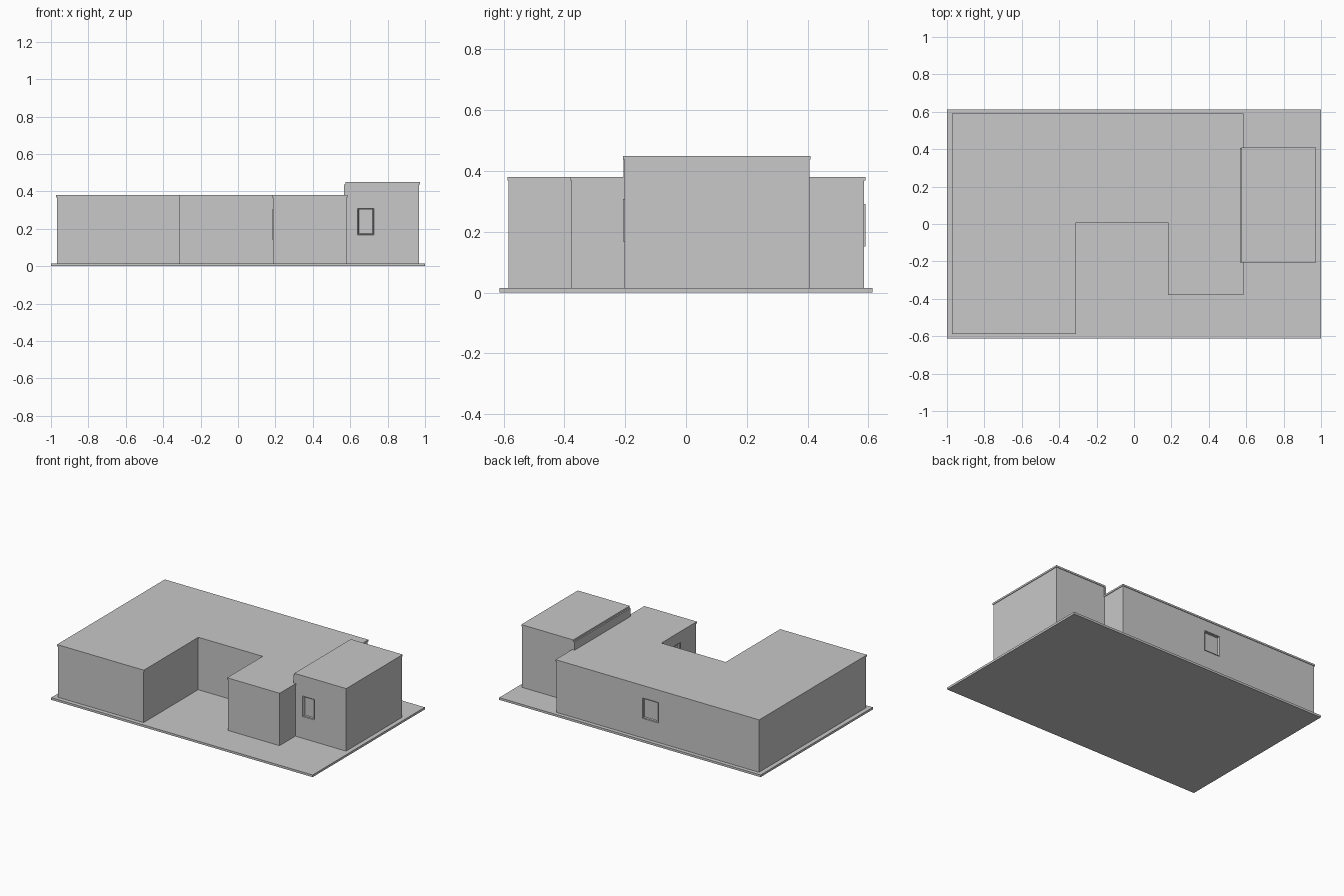
import bpy
import bmesh
from mathutils import Matrix, Vector

cube = bpy.data.objects.get("Cube")
if cube:
    bpy.data.objects.remove(cube, do_unlink=True)

# One plain grey for the whole massing model
GREY = (0.58, 0.58, 0.58, 1)
grey = bpy.data.materials.new("light_grey")
grey.use_nodes = True
grey.diffuse_color = GREY
bsdf = grey.node_tree.nodes["Principled BSDF"]
bsdf.inputs["Base Color"].default_value = GREY
bsdf.inputs["Roughness"].default_value = 0.8

GROUND = 0.015
OVERHANG = 0.004


def finish(bm, name):
    bmesh.ops.recalc_face_normals(bm, faces=bm.faces)
    mesh = bpy.data.meshes.new(name)
    bm.to_mesh(mesh)
    bm.free()
    mesh.materials.append(grey)
    obj = bpy.data.objects.new(name, mesh)
    bpy.context.collection.objects.link(obj)
    return obj


def prism(name, outline, low, high):
    """Upright prism over a plan outline."""
    bm = bmesh.new()
    base = bm.faces.new([bm.verts.new((x, y, low)) for x, y in outline])
    top = bmesh.ops.extrude_face_region(bm, geom=[base])["geom"]
    bmesh.ops.translate(bm, vec=(0, 0, high - low),
                        verts=[g for g in top if isinstance(g, bmesh.types.BMVert)])
    return finish(bm, name)


def rect(x0, x1, y0, y1):
    return [(x0, y0), (x1, y0), (x1, y1), (x0, y1)]


def shrink(outline, d):
    """Move every edge of a right-angled anticlockwise outline inward."""
    pts = [Vector(p) for p in outline]
    result = []
    for i, p in enumerate(pts):
        a = (p - pts[i - 1]).normalized()
        b = (pts[(i + 1) % len(pts)] - p).normalized()
        result.append(p + d * Vector((-a.y - b.y, a.x + b.x)))
    return result


def block(name, outline, height, roof):
    """Walls with a thin, slightly overhanging roof slab."""
    prism(name + "_roof", outline, height - roof, height)
    return prism(name + "_walls", shrink(outline, OVERHANG), GROUND, height - roof)


def box(bm, size, centre):
    return bmesh.ops.create_cube(bm, size=1, matrix=Matrix.Translation(centre)
                                 @ Matrix.Diagonal((*size, 1)))


def window(name, wall, centre, turn, width, height):
    """Recessed pane in a raised frame; local -y is the outward direction."""
    place = Matrix.Translation(centre) @ Matrix.Rotation(turn, 4, "Z")
    rim, deep, proud = 0.008, 0.02, 0.004

    # Opening in the wall
    bm = bmesh.new()
    box(bm, (width - rim, deep * 2, height - rim), (0, 0, 0))
    cutter = finish(bm, name + "_cutter")
    cutter.data.transform(place)
    cutter.hide_render = True
    mod = wall.modifiers.new(name, "BOOLEAN")
    mod.operation = "DIFFERENCE"
    mod.solver = "EXACT"
    mod.object = cutter
    bpy.context.view_layer.objects.active = wall
    bpy.ops.object.modifier_apply(modifier=mod.name)
    bpy.data.objects.remove(cutter, do_unlink=True)

    # Frame and pane
    bm = bmesh.new()
    box(bm, (width, deep + proud, height), (0, (deep - proud) / 2, 0))
    bm.normal_update()
    front = min(bm.faces, key=lambda f: f.calc_center_median().y)
    bmesh.ops.inset_region(bm, faces=[front], thickness=rim)
    bmesh.ops.translate(bm, verts=front.verts, vec=(0, deep * 0.8, 0))
    frame = finish(bm, name)
    frame.data.transform(place)


# Ground slab
prism("ground_slab", rect(-1, 1, -0.613, 0.613), 0, GROUND)

# Main house: long bar with a deep wing and a short wing round a court
main = [(-0.973, -0.588), (-0.309, -0.588), (-0.309, 0.008), (0.183, 0.008),
        (0.183, -0.38), (0.585, -0.38), (0.585, 0.59), (-0.973, 0.59)]
house = block("house", main, 0.38, 0.012)

# Taller side block, with a raised strip where it meets the lower roof
tower = block("tower", rect(0.576, 0.973, -0.207, 0.41), 0.45, 0.012)
prism("tower_side_strip", rect(0.567, 0.582, -0.205, 0.407), 0.38, 0.438)

# Windows
QUARTER = 1.5707963
window("tower_window", tower, (0.683, -0.203, 0.238), 0, 0.086, 0.14)
window("back_window", house, (-0.14, 0.586, 0.222), 2 * QUARTER, 0.12, 0.14)
window("court_window", house, (0.187, -0.138, 0.222), -QUARTER, 0.125, 0.16)
